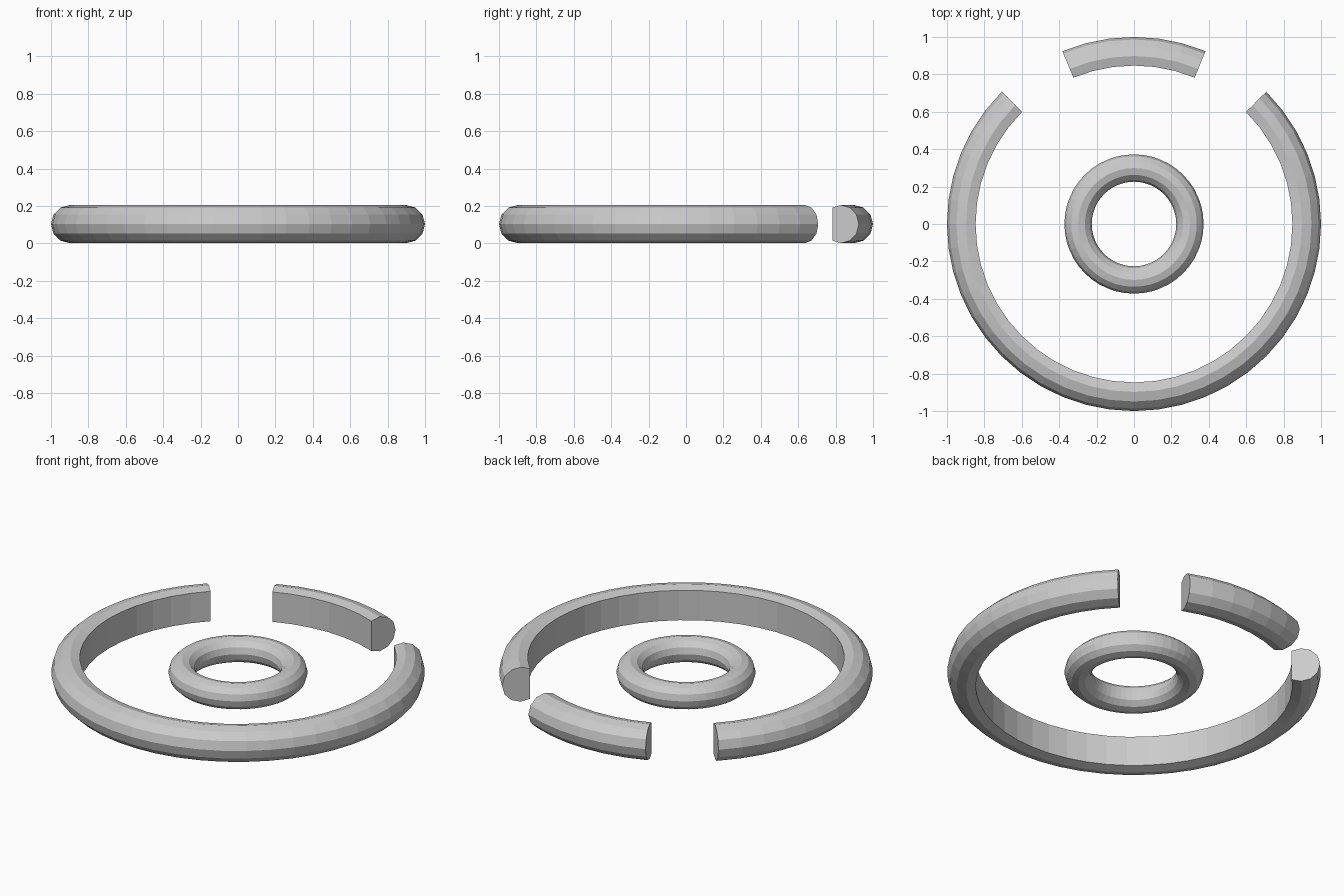
import bpy, bmesh
from math import sin, cos, radians

if "Cube" in bpy.data.objects:
    bpy.data.objects.remove(bpy.data.objects["Cube"])

Z = 0.103      # height of the ring plane
STEP = 7.5     # degrees per facet around the rings


def sweep(name, profile, start, end):
    """Sweep a closed (radius, z) profile around z; capped unless a full turn."""
    full = end - start >= 360
    n = round((end - start) / STEP)
    bm = bmesh.new()
    rings = []
    for i in range(n if full else n + 1):
        a = radians(start + i * STEP)
        rings.append([bm.verts.new((r * cos(a), r * sin(a), z)) for r, z in profile])
    m = len(profile)
    for i in range(n):
        p, q = rings[i], rings[(i + 1) % len(rings)]
        for j in range(m):
            k = (j + 1) % m
            bm.faces.new((p[j], q[j], q[k], p[k]))
    if not full:
        bm.faces.new(rings[0])
        bm.faces.new(rings[-1][::-1])
    bmesh.ops.recalc_face_normals(bm, faces=bm.faces)
    mesh = bpy.data.meshes.new(name)
    bm.to_mesh(mesh)
    bm.free()
    obj = bpy.data.objects.new(name, mesh)
    bpy.context.collection.objects.link(obj)
    return obj


def circle(centre, radius, first, last):
    """Part of a 12-sided tube section, from step first to step last."""
    return [(centre + radius * cos(radians(30 * i)), Z + radius * sin(radians(30 * i)))
            for i in range(first, last + 1)]


# Outer band section: 12-sided tube with the inner side cut flat
band = circle(0.898, 0.102, -4, 4)

# Large open ring and the separate arc in its gap
sweep("main_arc", band, 135, 405)
sweep("back_arc", band, 67.5, 112.5)

# Small full ring in the middle
sweep("centre_ring", circle(0.299, 0.073, 0, 11), 0, 360)
